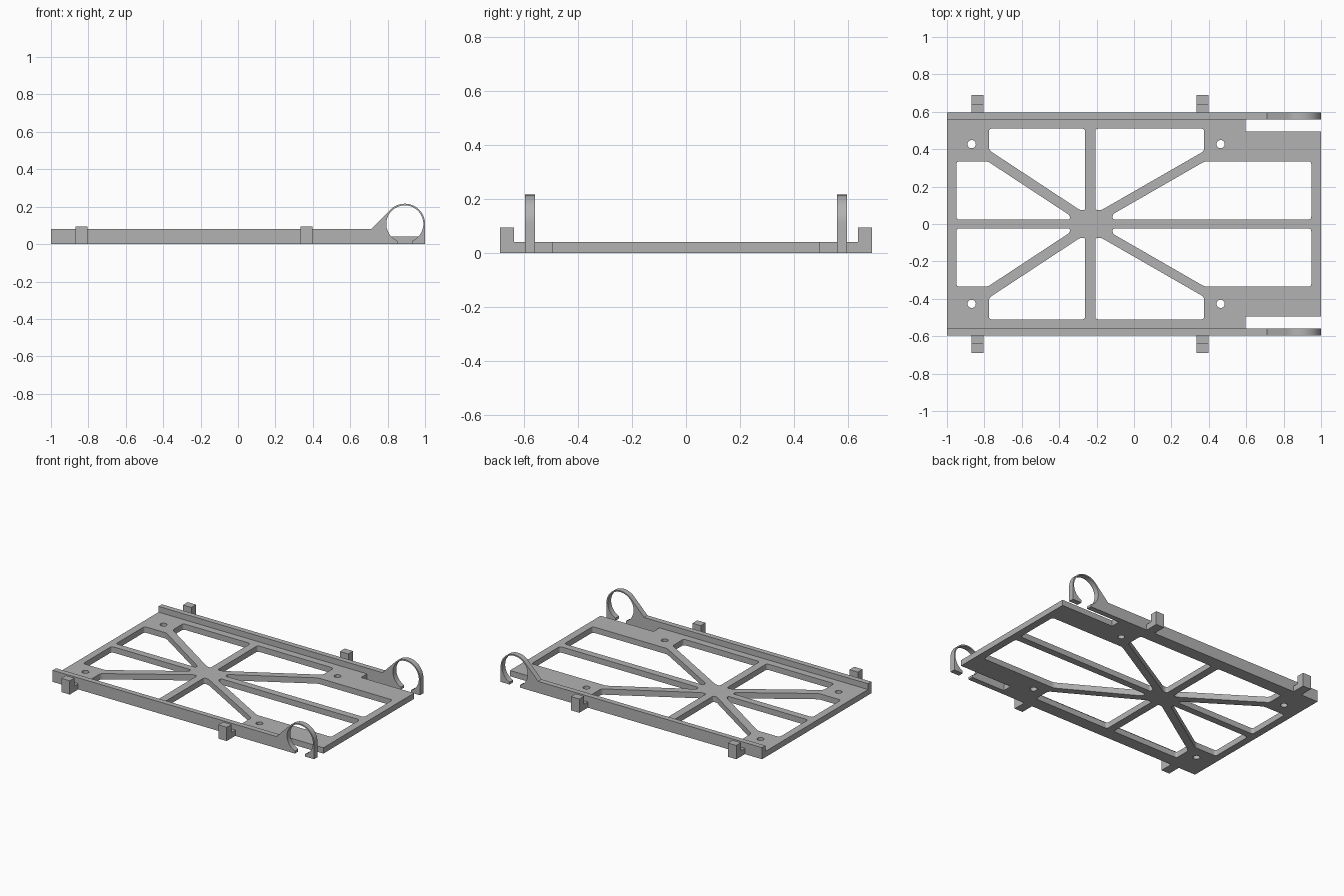
import bpy, bmesh
from math import sin, cos, radians, asin, degrees, sqrt
from mathutils import Matrix, Vector

cube = bpy.data.objects.get("Cube")
if cube:
    bpy.data.objects.remove(cube, do_unlink=True)

grey = bpy.data.materials.new("Plain grey")
grey.use_nodes = True
colour = (0.45, 0.45, 0.45, 1)
grey.diffuse_color = colour
grey.node_tree.nodes["Principled BSDF"].inputs["Base Color"].default_value = colour

# Axis maps from a drawn profile (u, v, thickness) to the model
FLAT = Matrix.Identity(4)
ALONG_Y = Matrix.Rotation(radians(90), 4, "X")
ALONG_X = Matrix(((0, 0, 1, 0), (1, 0, 0, 0), (0, 1, 0, 0), (0, 0, 0, 1)))


def slab(name, loops, thickness, centre, axes=FLAT):
    """Extruded profile; loops after the first are holes."""
    curve = bpy.data.curves.new(name, "CURVE")
    curve.dimensions, curve.fill_mode = "2D", "BOTH"
    curve.extrude = thickness / 2
    for loop in loops:
        spline = curve.splines.new("POLY")
        spline.points.add(len(loop) - 1)
        for point, (u, v) in zip(spline.points, loop):
            point.co = (u, v, 0, 1)
        spline.use_cyclic_u = True
    helper = bpy.data.objects.new(name + " helper", curve)
    bpy.context.collection.objects.link(helper)
    graph = bpy.context.evaluated_depsgraph_get()
    mesh = bpy.data.meshes.new_from_object(helper.evaluated_get(graph))
    bpy.data.objects.remove(helper, do_unlink=True)
    bm = bmesh.new()
    bm.from_mesh(mesh)
    bmesh.ops.remove_doubles(bm, verts=bm.verts, dist=0.0002)
    bmesh.ops.transform(bm, matrix=Matrix.Translation(centre) @ axes, verts=bm.verts)
    bmesh.ops.recalc_face_normals(bm, faces=bm.faces)
    bm.to_mesh(mesh)
    bm.free()
    mesh.name = name
    mesh.materials.clear()
    mesh.materials.append(grey)
    obj = bpy.data.objects.new(name, mesh)
    bpy.context.collection.objects.link(obj)
    bpy.ops.object.select_all(action="DESELECT")
    obj.select_set(True)
    bpy.context.view_layer.objects.active = obj
    bpy.ops.object.shade_smooth_by_angle(angle=radians(30))
    return obj


def arc(cx, cy, r, start, end, steps):
    angles = [radians(start + (end - start) * i / steps) for i in range(steps + 1)]
    return [(cx + r * cos(a), cy + r * sin(a)) for a in angles]


def rounded(points, radius=0.018, steps=5):
    """Round every corner of a polygon."""
    pts, out = [Vector(p) for p in points], []
    for i, p in enumerate(pts):
        to_prev, to_next = pts[i - 1] - p, pts[(i + 1) % len(pts)] - p
        r = min(radius, 0.45 * to_prev.length, 0.45 * to_next.length)
        a, b = p + to_prev.normalized() * r, p + to_next.normalized() * r
        for k in range(steps + 1):
            t = k / steps
            out.append(tuple(a * (1 - t) ** 2 + p * 2 * t * (1 - t) + b * t * t))
    return out


# Base plate: outline with side slots, spoke windows and screw holes
PLATE, RAIL_IN, RAIL_OUT = 0.04, 0.56, 0.597
SLOT_X, SLOT_Y = 0.595, 0.495
outline = [(-1, -RAIL_IN), (SLOT_X, -RAIL_IN), (SLOT_X, -SLOT_Y), (1, -SLOT_Y),
           (1, SLOT_Y), (SLOT_X, SLOT_Y), (SLOT_X, RAIL_IN), (-1, RAIL_IN)]
windows = [
    [(-0.95, 0.024), (-0.95, 0.335), (-0.782, 0.335), (-0.343, 0.046), (-0.343, 0.024)],
    [(0.948, 0.024), (0.948, 0.335), (0.378, 0.335), (-0.114, 0.052), (-0.114, 0.024)],
    [(-0.261, 0.51), (-0.776, 0.51), (-0.776, 0.395), (-0.288, 0.074), (-0.261, 0.074)],
    [(-0.207, 0.51), (0.375, 0.51), (0.375, 0.39), (-0.175, 0.074), (-0.207, 0.074)],
]
holes = []
for side in (1, -1):
    for window in windows:
        holes.append(rounded([(x, y * side) for x, y in window]))
    for x in (-0.868, 0.463):
        holes.append(arc(x, 0.427 * side, 0.022, 0, 345, 23))
slab("base_plate", [outline] + holes, PLATE, (0, 0, PLATE / 2))

# Side rails, each ending in an open ring with a sloped gusset
RING_X, RING_Z, R_OUT, R_IN, GAP = 0.892, 0.108, 0.108, 0.099, 0.039
lip = degrees(asin(GAP / R_IN))
inner = arc(RING_X, RING_Z, R_IN, 270 - lip, -90 + lip, 56)
rail_profile = ([(-1, 0), (RING_X - GAP, 0)] + inner + [(RING_X + GAP, 0), (1, 0)]
                + arc(RING_X, RING_Z, R_OUT, 0, 135, 28) + [(0.712, 0.08), (-1, 0.08)])

# Outer hooks with upturned ends
hook_profile = [(0.597, 0), (0.69, 0), (0.69, 0.095), (0.638, 0.095),
                (0.638, 0.04), (0.597, 0.04)]

for side, label in ((-1, "front"), (1, "back")):
    slab(label + "_rail", [rail_profile], RAIL_OUT - RAIL_IN,
         (0, side * (RAIL_IN + RAIL_OUT) / 2, 0), ALONG_Y)
    for x, end in ((-0.836, "right"), (0.365, "left")):
        slab(f"{label}_{end}_hook", [[(y * side, z) for y, z in hook_profile]],
             0.064, (x, 0, 0), ALONG_X)
